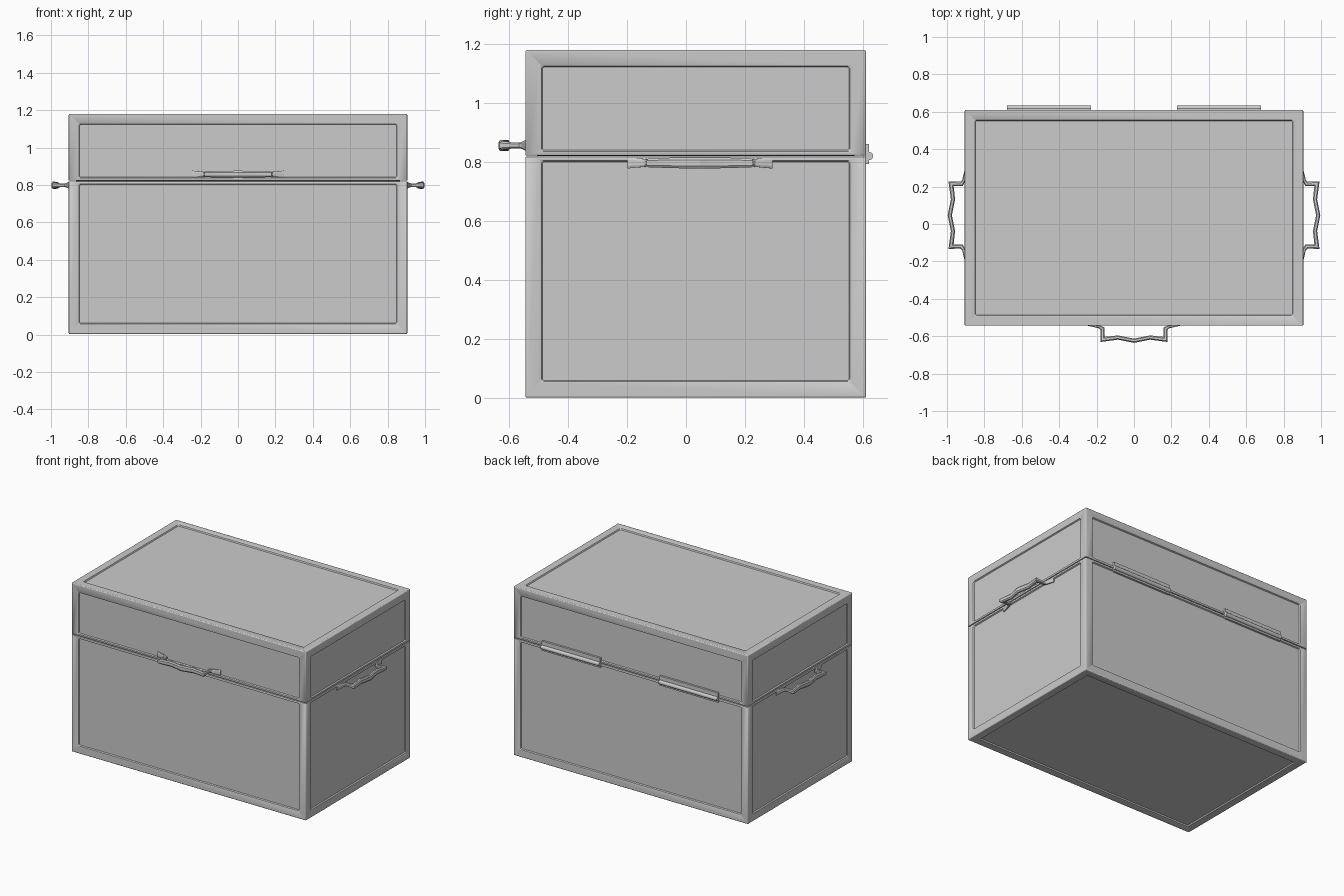
import bpy, bmesh
from math import radians, pi, cos, sin
from mathutils import Vector, Matrix

if "Cube" in bpy.data.objects:
    bpy.data.objects.remove(bpy.data.objects["Cube"])

CY = 0.033               # the box is offset slightly to the back
HX, HY = 0.905, 0.577    # half width and half depth of the box


def finish(bm, name, angle=30):
    mesh = bpy.data.meshes.new(name)
    bm.to_mesh(mesh)
    bm.free()
    ob = bpy.data.objects.new(name, mesh)
    bpy.context.collection.objects.link(ob)
    bpy.ops.object.select_all(action='DESELECT')
    ob.select_set(True)
    bpy.context.view_layer.objects.active = ob
    bpy.ops.object.shade_smooth_by_angle(angle=radians(angle))
    return ob


def shell(name, z0, z1, rim_z):
    """Hollow half of the chest, open at rim_z, with recessed panels."""
    bm = bmesh.new()
    bmesh.ops.create_cube(bm, size=1)
    for v in bm.verts:
        v.co = Vector((v.co.x * 2 * HX, v.co.y * 2 * HY + CY,
                       z0 + (v.co.z + 0.5) * (z1 - z0)))
    rim = [f for f in bm.faces if abs(f.calc_center_median().z - rim_z) < 1e-4]
    bmesh.ops.delete(bm, geom=rim, context='FACES_ONLY')
    panels = bm.faces[:]
    bmesh.ops.inset_individual(bm, faces=panels, thickness=0.076)
    bmesh.ops.inset_individual(bm, faces=panels, thickness=0.006, depth=-0.008)
    # the frame is narrower along the open rim
    for v in bm.verts:
        d = rim_z - v.co.z
        if 0.01 < abs(d) < 0.12:
            v.co.z += 0.04 if d > 0 else -0.04
    ob = finish(bm, name)
    wall = ob.modifiers.new("wall", 'SOLIDIFY')
    wall.thickness = 0.04
    wall.offset = -1
    wall.use_even_offset = True
    bev = ob.modifiers.new("soft_edges", 'BEVEL')
    bev.width = 0.012
    bev.segments = 3
    bev.limit_method = 'ANGLE'
    bev.angle_limit = radians(65)
    return ob


# chest halves
shell("chest_body", 0.003, 0.819, 0.819)
shell("chest_lid", 0.823, 1.18, 1.18 - 0.357)


def handle(name, matrix):
    """Wavy grip: stations of (along, outward, half width, half height)."""
    half = [(0.245, -0.004, 0.004, 0.019), (0.185, 0.006, 0.008, 0.013),
            (0.168, 0.016, 0.011, 0.010), (0.168, 0.045, 0.011, 0.010),
            (0.168, 0.073, 0.013, 0.015), (0.085, 0.063, 0.011, 0.018)]
    path = [(-a, o, w, h) for a, o, w, h in half]
    path += [(0, 0.080, 0.011, 0.019)] + half[::-1]
    pts = [Vector((a, o, 0)) for a, o, _, _ in path]
    bm = bmesh.new()
    rings = []
    for i, p in enumerate(pts):
        into = (p - pts[max(i - 1, 0)]).normalized()
        out = (pts[min(i + 1, len(pts) - 1)] - p).normalized()
        t = (into + out).normalized()
        n = Vector((-t.y, t.x, 0))
        miter = 1 / max(0.7, t.dot(out if out.length else into))
        w, h = path[i][2] * miter, path[i][3]
        section = [(1, .55), (.5, 1), (-.5, 1), (-1, .55),
                   (-1, -.55), (-.5, -1), (.5, -1), (1, -.55)]
        rings.append([bm.verts.new(matrix @ (p + n * w * u + Vector((0, 0, h * v))))
                      for u, v in section])
    for a, b in zip(rings, rings[1:]):
        for k in range(8):
            j = (k + 1) % 8
            bm.faces.new((a[k], a[j], b[j], b[k]))
    bm.faces.new(rings[0])
    bm.faces.new(rings[-1])
    bmesh.ops.recalc_face_normals(bm, faces=bm.faces)
    finish(bm, name, 20)


# handles: one on the lid front, one on each side of the body
handle("front_handle", Matrix.Translation((0, CY - HY, 0.857)) @ Matrix.Rotation(pi, 4, 'Z'))
handle("right_handle", Matrix.Translation((HX, 0.047, 0.798)) @ Matrix.Rotation(-pi / 2, 4, 'Z'))
handle("left_handle", Matrix.Translation((-HX, 0.047, 0.798)) @ Matrix.Rotation(pi / 2, 4, 'Z'))


def hinge(name, x):
    """Two thin leaves and a round pin across the lid seam."""
    bm = bmesh.new()
    back = CY + HY
    for z0, z1 in ((0.795, 0.819), (0.823, 0.862)):
        m = Matrix.Translation((x, back + 0.002, (z0 + z1) / 2)) @ Matrix.Diagonal((0.45, 0.014, z1 - z0, 1))
        bmesh.ops.create_cube(bm, size=1, matrix=m)
    m = Matrix.Translation((x, back + 0.010, 0.821)) @ Matrix.Rotation(pi / 2, 4, 'Y')
    bmesh.ops.create_cone(bm, cap_ends=True, segments=12, radius1=0.014,
                          radius2=0.014, depth=0.45, matrix=m)
    finish(bm, name, 35)


# hinges on the back
for side, x in (("left", -0.455), ("right", 0.455)):
    hinge(side + "_hinge", x)
